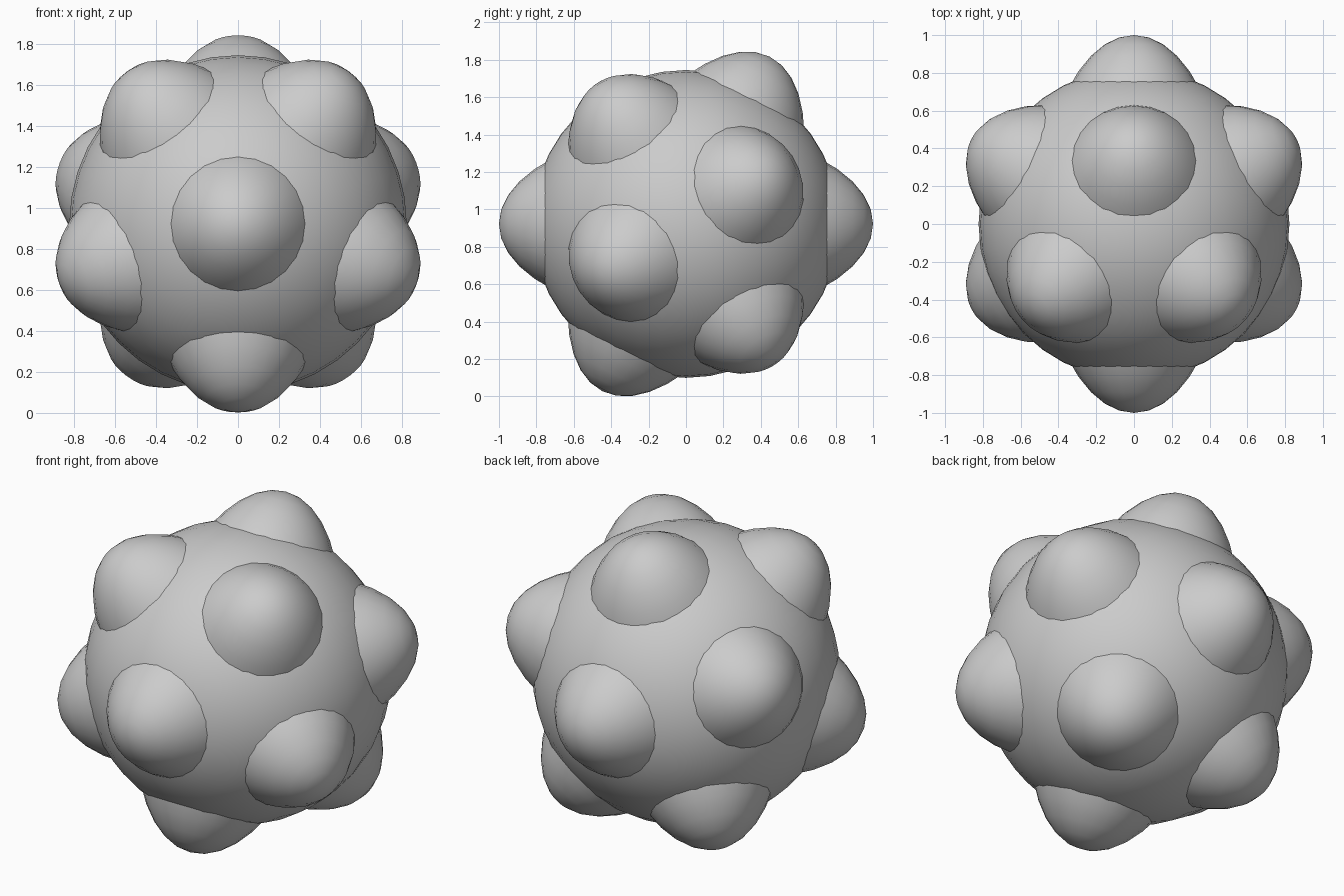
import bpy
from math import cos, sin, radians, sqrt
from mathutils import Vector

if "Cube" in bpy.data.objects:
    bpy.data.objects.remove(bpy.data.objects["Cube"])

LONG, WIDE, BODY = 1.0, 0.5, 0.823
# Centre height so the tilted ellipsoid pointing lowest touches z = 0
CENTRE = Vector((0, 0, sqrt(0.8 * LONG ** 2 + 0.2 * WIDE ** 2)))


def ellipsoid(name, axis, length, width, segments, rings):
    """Smooth UV sphere stretched along an axis through the centre."""
    bpy.ops.mesh.primitive_uv_sphere_add(segments=segments, ring_count=rings, radius=1)
    ob = bpy.context.object
    ob.name = name
    ob.scale = (width, width, length)
    ob.rotation_euler = Vector(axis).to_track_quat('Z', 'Y').to_euler()
    ob.location = CENTRE
    bpy.ops.object.transform_apply(location=False, rotation=True, scale=True)
    bpy.ops.object.shade_smooth()
    return ob


# Central ball
ellipsoid("body", (0, 1, 0), BODY, BODY, 40, 20)

# Six long ellipsoids on icosahedron axes; each pokes out as two opposite bumps
axes = [(0, -1, 0)]
for k in range(5):
    a = radians(-90 + 72 * k)
    axes.append((cos(a) * 2 / sqrt(5), -1 / sqrt(5), sin(a) * 2 / sqrt(5)))
for i, axis in enumerate(axes):
    ellipsoid(f"bump_pair_{i + 1}", axis, LONG, WIDE, 24, 20)
